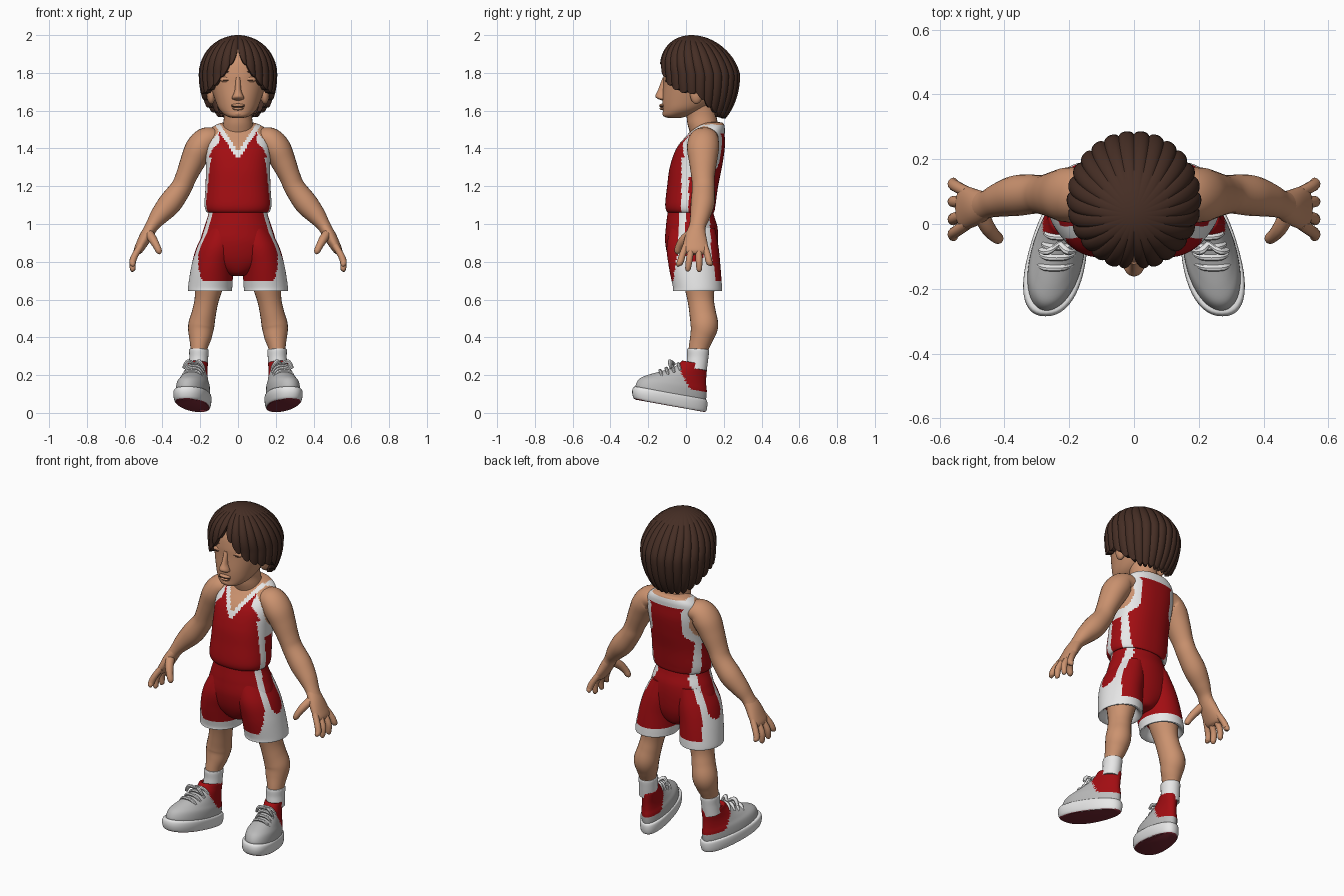
import bpy, bmesh, math
from mathutils import Vector

if "Cube" in bpy.data.objects:
    bpy.data.objects.remove(bpy.data.objects["Cube"])


def material(name, r, g, b):
    m = bpy.data.materials.new(name)
    m.use_nodes = True
    m.diffuse_color = (r, g, b, 1)
    bsdf = m.node_tree.nodes["Principled BSDF"]
    bsdf.inputs["Base Color"].default_value = (r, g, b, 1)
    bsdf.inputs["Roughness"].default_value = 0.8
    return m


SKIN = material("skin", 0.60, 0.29, 0.16)
HAIR = material("dark brown hair", 0.06, 0.027, 0.018)
RED = material("red cloth", 0.36, 0.004, 0.006)
WHITE = material("white trim", 0.80, 0.80, 0.80)
GREY = material("grey shoe leather", 0.50, 0.50, 0.50)
MAROON = material("maroon outsole", 0.22, 0.025, 0.04)
parts = []


def finish(name, bm, mats, rule=None):
    """Turn a bmesh into an object, colouring its faces by a rule."""
    bmesh.ops.recalc_face_normals(bm, faces=bm.faces)
    bm.normal_update()
    if rule:
        for f in bm.faces:
            f.material_index = rule(f.calc_center_median(), f.normal)
    mesh = bpy.data.meshes.new(name)
    bm.to_mesh(mesh)
    bm.free()
    for m in mats:
        mesh.materials.append(m)
    ob = bpy.data.objects.new(name, mesh)
    bpy.context.collection.objects.link(ob)
    parts.append(ob)
    return ob


def resample(stations, rows):
    """Catmull-Rom interpolation of (x, y, z, width, depth) stations."""
    out, last = [], len(stations) - 1
    for r in range(rows + 1):
        s = r / rows * last
        i = min(int(s), last - 1)
        t = s - i
        a, b, c, d = (stations[max(0, min(last, i + k))] for k in (-1, 0, 1, 2))
        out.append([q + t / 2 * (v - p + t * (2*p - 5*q + 4*v - w + t * (3*(q - v) + w - p)))
                    for p, q, v, w in zip(a, b, c, d)])
    return out


def skin_rings(bm, rings):
    for lo, hi in zip(rings, rings[1:]):
        n = len(lo)
        for j in range(n):
            bm.faces.new((lo[j], lo[(j + 1) % n], hi[(j + 1) % n], hi[j]))


def loft(name, stations, mats, rule=None, seg=24, rows=24, flat=False, power=2.0,
         warp=None, sx=1):
    """Rounded body through stations; flat rings stay level, others follow the path."""
    st = resample(stations, rows)
    centers = [Vector(s[:3]) for s in st]
    bm, rings = bmesh.new(), []
    for i, s in enumerate(st):
        v, u = Vector((1, 0, 0)), Vector((0, 1, 0))
        if not flat:
            t = (centers[min(i + 1, rows)] - centers[max(i - 1, 0)]).normalized()
            u = (u - t * u.dot(t)).normalized()
            v = t.cross(u)
        ring = []
        for j in range(seg):
            a = math.tau * j / seg
            c, d = (math.copysign(abs(q) ** (2 / power), q) for q in (math.cos(a), math.sin(a)))
            p = centers[i] + v * s[3] * c + u * s[4] * d
            p = warp(p) if warp else p
            ring.append(bm.verts.new((p.x * sx, p.y, p.z)))
        rings.append(ring)
    skin_rings(bm, rings)
    bm.faces.new(rings[0])
    bm.faces.new(rings[-1])
    return finish(name, bm, mats, rule)


def ball(name, center, radii, mat):
    bm = bmesh.new()
    bmesh.ops.create_uvsphere(bm, u_segments=20, v_segments=12, radius=1)
    bmesh.ops.scale(bm, vec=radii, verts=bm.verts)
    bmesh.ops.translate(bm, vec=center, verts=bm.verts)
    return finish(name, bm, [mat])


def table(x, pts):
    for (a, va), (b, vb) in zip(pts, pts[1:]):
        if x <= b:
            return va + (vb - va) * (x - a) / (b - a)
    return pts[-1][1]


# Jersey: neckline, armholes and side panels picked by position
def jersey_rule(p, n):
    x, d = abs(p.x), abs(p.y - 0.05)
    if p.y < 0.1:
        above = p.z - (1.385 + 1.5 * x)
    else:
        above = p.z - 1.525
    if above > 0 and x < 0.11:
        return 2
    if above > -0.045 and x < 0.13:
        return 1
    if x > 0.1:
        hole = math.hypot((p.y - 0.09) / 0.075, (p.z - 1.41) / 0.11)
        if hole < 1:
            return 2
        if hole < 1.4:
            return 1
        if p.z < 1.35 and d < 0.075:
            return 0 if d < 0.035 and p.z < 1.25 else 1
    return 0


loft("jersey", [(0, .025, 1.075, .14, .10), (0, .025, 1.062, .163, .122), (0, .023, 1.10, .177, .133),
                (0, .035, 1.2, .172, .135), (0, .052, 1.3, .17, .138), (0, .077, 1.4, .174, .128),
                (0, .105, 1.47, .166, .10), (0, .125, 1.51, .14, .08), (0, .14, 1.535, .09, .055),
                (0, .14, 1.54, .03, .02)],
     [RED, WHITE, SKIN], jersey_rule, seg=112, rows=108, flat=True, power=2.3)


# Shorts: white hem and a white border round a red side panel
def shorts_rule(p, n):
    d, drop = abs(p.y - 0.045), 1.05 - p.z
    if p.z < 0.695:
        return 1
    if abs(p.x) > 0.1 + 0.15 * drop and n.x * p.x > 0:
        panel = 0.045 + 0.05 * drop
        if d < panel and p.z > 0.80 + 14 * d * d:
            return 0
        if d < panel + 0.035 + 0.1 * max(0, drop - 0.2):
            return 1
    return 0


loft("shorts_hips", [(0, .022, 1.09, .15, .115), (0, .025, 1.04, .16, .125), (0, .03, 0.98, .18, .137),
                     (0, .03, 0.9, .2, .14), (0, .035, 0.81, .18, .125), (0, .04, 0.74, .08, .09),
                     (0, .04, 0.725, .03, .04)],
     [RED, WHITE], shorts_rule, seg=96, rows=60, flat=True)

# Neck and head
loft("neck", [(0, .11, 1.43, .085, .07), (0, .09, 1.52, .08, .08), (0, .08, 1.58, .074, .08),
              (0, .06, 1.66, .08, .09)], [SKIN], flat=True)
loft("head", [(0, -.06, 1.562, .03, .035), (0, -.055, 1.572, .062, .065), (0, -.015, 1.605, .098, .108),
              (0, .02, 1.66, .122, .145), (0, .048, 1.74, .146, .168), (0, .058, 1.80, .154, .176),
              (0, .065, 1.87, .15, .168), (0, .065, 1.93, .11, .12), (0, .065, 1.955, .03, .03)],
     [SKIN], seg=48, rows=40, flat=True, power=2.15)
loft("nose", [(0, -.115, 1.655, .015, .015), (0, -.125, 1.663, .032, .026), (0, -.13, 1.678, .029, .032),
              (0, -.122, 1.71, .017, .026), (0, -.108, 1.775, .013, .016)], [SKIN], flat=True)
ball("upper_lip", (0, -.125, 1.628), (.036, .017, .009), SKIN)
ball("lower_lip", (0, -.122, 1.611), (.029, .018, .009), SKIN)
ball("mouth_line", (0, -.126, 1.62), (.036, .015, .0025), HAIR)
ball("chin", (0, -.10, 1.585), (.035, .025, .02), SKIN)
for side, sx in (("left", 1), ("right", -1)):
    ball(side + "_eyelid", (sx * .062, -.098, 1.765), (.033, .014, .016), SKIN)
    ball(side + "_lash_line", (sx * .062, -.102, 1.762), (.026, .0115, .0025), HAIR)
    ball(side + "_eyebrow", (sx * .065, -.1, 1.806), (.033, .013, .004), HAIR)
    ball(side + "_ear", (sx * .142, .055, 1.69), (.024, .034, .055), SKIN)

# Hair: a clumped shell with a centre parting and a longer back
EDGE = [(0, 1.93), (.15, 1.87), (.4, 1.80), (.65, 1.75), (1, 1.715), (1.5, 1.70),
        (1.8, 1.64), (2.3, 1.585), (3.2, 1.575)]
bm, rings, COLS, ROWS = bmesh.new(), [], 208, 24
for i in range(ROWS + 2):
    ring, t = [], min(i / ROWS, 1)
    for j in range(COLS):
        th = math.tau * j / COLS - math.pi
        rib = abs(math.sin(13 * th)) ** 0.6
        drop = table(abs(th), EDGE) - 0.018 * rib - 1.79
        phi = max(t, 0.01) * math.acos(drop / (0.21 if drop > 0 else 0.30))
        k = 1 + (0.05 * rib - 0.04 - 0.05 * math.exp(-(th / 0.12) ** 2)) * min(1, 3 * t)
        k *= 0.84 if i > ROWS else 1
        z = math.cos(phi)
        ring.append(bm.verts.new((0.206 * k * math.sin(phi) * math.sin(th),
                                  0.075 - 0.045 * max(z, 0) - 0.211 * k * math.sin(phi) * math.cos(th),
                                  1.79 + z * (0.21 if z > 0 else 0.30))))
    rings.append(ring)
skin_rings(bm, rings)
bm.faces.new(rings[0])
finish("hair", bm, [HAIR])


# Shoe: flat outline tapered to the heel, splayed outward and toe raised
def shoe_warp(p):
    back = 0.1 - p.y
    return Vector((p.x * (1 - 0.8 * (p.y + 0.085)) + 0.2 + 0.19 * back, p.y, p.z + 0.18 * back + 0.004))


def shoe_rule(p, n):
    height = p.z - 0.18 * (0.1 - p.y)
    if height > 0.115 and p.y > -0.02 + 0.5 * (0.19 - height):
        return 1
    return 0


SHOE = [(0, -.08, .05, .08, .18), (0, -.08, .075, .083, .187), (0, -.068, .115, .08, .178),
        (0, -.045, .145, .07, .152), (0, -.005, .182, .06, .112), (0, .03, .22, .056, .08),
        (0, .045, .25, .055, .066), (0, .048, .245, .045, .055), (0, .048, .22, .04, .05)]
SOLE = [(0, -.085, 0, .078, .183), (0, -.086, .01, .085, .194), (0, -.086, .04, .09, .199),
        (0, -.084, .066, .087, .193), (0, -.084, .07, .07, .17)]

for side, sx in (("left", 1), ("right", -1)):
    loft(side + "_shorts_leg", [(.085, .035, .98, .08, .118), (.11, .035, .88, .108, .137),
                                (.134, .045, .78, .112, .137), (.147, .06, .67, .117, .13),
                                (.148, .06, .645, .114, .127), (.148, .06, .66, .095, .1),
                                (.148, .06, .70, .08, .08)],
         [RED, WHITE], shorts_rule, seg=80, rows=60, flat=True, sx=sx)
    loft(side + "_leg", [(.13, .06, .85, .09, .1), (.15, .07, .7, .08, .085), (.166, .078, .6, .064, .07),
                         (.18, .088, .53, .064, .07), (.195, .097, .46, .069, .073), (.2, .083, .4, .06, .062),
                         (.207, .066, .34, .045, .052), (.207, .06, .28, .043, .05)], [SKIN], rows=36, sx=sx)
    loft(side + "_sock", [(.207, .064, .335, .04, .045), (.207, .064, .335, .051, .058),
                          (.208, .062, .29, .05, .056), (.212, .055, .23, .05, .055)], [WHITE], sx=sx)
    loft(side + "_shoe", SHOE, [GREY, RED], shoe_rule, seg=56, rows=40, flat=True, warp=shoe_warp, sx=sx)
    loft(side + "_sole", SOLE, [WHITE, MAROON], lambda p, n: int(n.z < -0.7), seg=48, rows=16,
         flat=True, power=2.3, warp=shoe_warp, sx=sx)
    for k in range(4):
        y = -0.135 + 0.032 * k
        z = 0.183 + 0.55 * (y + 0.12)
        loft(f"{side}_lace_{k + 1}", [(-.05, y + .01, z - .03, .008, .008), (-.025, y, z - .002, .01, .01),
                                      (.025, y, z - .002, .01, .01), (.05, y + .01, z - .03, .008, .008)],
             [WHITE], seg=8, rows=10, warp=shoe_warp, sx=sx)
    for k in (-1, 1):
        loft(f"{side}_lace_bow_{k + 2}", [(0, -.06, .225, .008, .008), (.03 * k, -.085, .235, .011, .011),
                                          (.055 * k, -.08, .2, .008, .008)],
             [WHITE], seg=8, rows=10, warp=shoe_warp, sx=sx)

    # Arm, palm, fingers and thumb
    loft(side + "_arm", [(.11, .11, 1.455, .05, .065), (.165, .095, 1.445, .068, .08), (.205, .09, 1.40, .074, .085),
                         (.24, .09, 1.33, .066, .074), (.275, .09, 1.25, .056, .062), (.302, .092, 1.19, .056, .06),
                         (.36, .088, 1.11, .062, .063), (.415, .075, 1.045, .05, .053),
                         (.452, .062, 0.995, .036, .044), (.475, .055, .955, .033, .046)],
         [SKIN], rows=48, sx=sx)
    loft(side + "_palm", [(.452, .06, .995, .03, .04), (.485, .052, .94, .033, .055), (.515, .05, .885, .028, .066),
                          (.532, .05, .855, .022, .062), (.538, .05, .84, .01, .045)], [SKIN], sx=sx)
    for name, y, tip_y, tip_z in (("index", 0, -.04, .775), ("middle", .033, .01, .75),
                                  ("ring", .067, .07, .748), ("little", .098, .13, .778)):
        m, r = (y + tip_y) / 2, 0.0175
        loft(f"{side}_{name}_finger", [(.515, y, .885, r, r), (.545, m, .835, r, r),
                                       (.558, (m + tip_y) / 2, .80, r, r), (.557, tip_y, tip_z + .01, .014, .014),
                                       (.554, tip_y, tip_z, .005, .005)], [SKIN], seg=12, rows=14, sx=sx)
    loft(side + "_thumb", [(.475, .035, .955, .024, .026), (.452, -.01, .92, .023, .024),
                           (.432, -.035, .885, .019, .02), (.418, -.045, .855, .016, .017),
                           (.412, -.047, .842, .006, .006)], [SKIN], seg=14, rows=14, sx=sx)

# Smooth shading with sharp edges kept
bpy.ops.object.select_all(action="DESELECT")
for ob in parts:
    ob.select_set(True)
bpy.context.view_layer.objects.active = parts[0]
bpy.ops.object.shade_smooth_by_angle(angle=math.radians(40))
